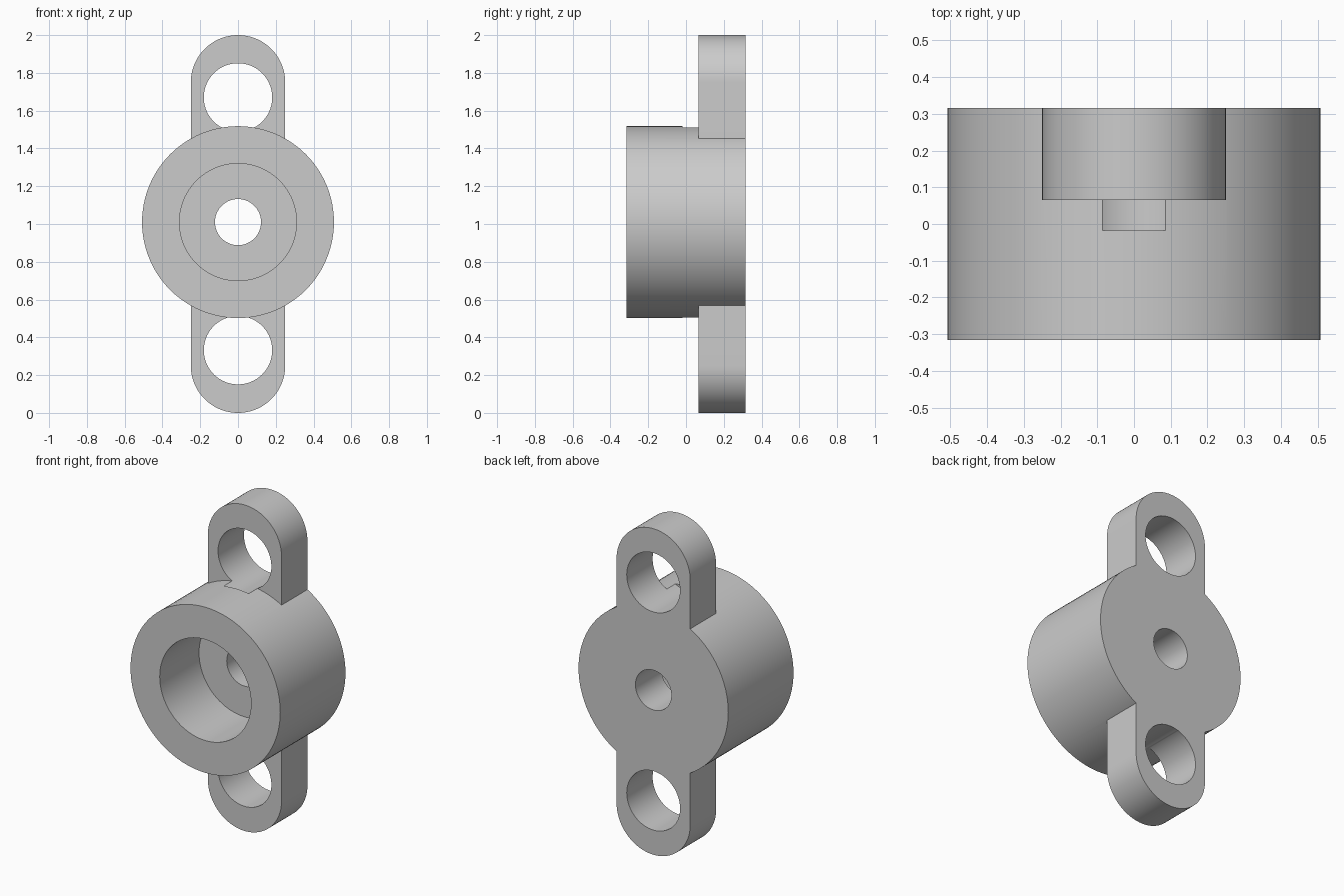
import bpy
import bmesh
from math import pi, sin, cos, radians

FRONT, BACK = -0.316, 0.316
PLATE_FRONT = 0.065
MID = 1.0 + 0.01
SEGMENTS = 96

if "Cube" in bpy.data.objects:
    bpy.data.objects.remove(bpy.data.objects["Cube"])

grey = bpy.data.materials.new("light_grey")
grey.use_nodes = True
colour = (0.6, 0.6, 0.6, 1.0)
grey.diffuse_color = colour
grey.node_tree.nodes["Principled BSDF"].inputs["Base Color"].default_value = colour


def arc(z, radius, start, end, count):
    """Points (x, z) on an arc centred on x = 0."""
    step = (end - start) / count
    return [(radius * cos(start + i * step), z + radius * sin(start + i * step))
            for i in range(count + 1)]


def prism(name, outline, y0, y1):
    """Extrude an outline in the xz plane from y0 to y1."""
    bm = bmesh.new()
    face = bm.faces.new([bm.verts.new((x, y0, z)) for x, z in outline])
    extruded = bmesh.ops.extrude_face_region(bm, geom=[face], use_keep_orig=True)
    moved = [v for v in extruded["geom"] if isinstance(v, bmesh.types.BMVert)]
    bmesh.ops.translate(bm, verts=moved, vec=(0, y1 - y0, 0))
    bmesh.ops.recalc_face_normals(bm, faces=bm.faces)
    mesh = bpy.data.meshes.new(name)
    bm.to_mesh(mesh)
    bm.free()
    mesh.materials.append(grey)
    obj = bpy.data.objects.new(name, mesh)
    bpy.context.collection.objects.link(obj)
    return obj


def disc(name, z, radius, y0, y1):
    return prism(name, arc(z, radius, 0, 2 * pi, SEGMENTS)[:-1], y0, y1)


def combine(target, tool, operation):
    """Apply a boolean and remove its tool object."""
    tool.hide_render = True
    bpy.context.view_layer.objects.active = target
    mod = target.modifiers.new(operation, 'BOOLEAN')
    mod.operation = operation
    mod.solver = 'EXACT'
    mod.object = tool
    bpy.ops.object.modifier_apply(modifier=mod.name)
    bpy.data.objects.remove(tool)


# Round housing joined with the two-eared mounting plate
housing = disc("flanged_housing", MID, 0.508, FRONT, BACK)
ear_radius = 0.25
slot = (arc(2 - ear_radius, ear_radius, 0, pi, SEGMENTS // 2)
        + arc(ear_radius, ear_radius, pi, 2 * pi, SEGMENTS // 2))
combine(housing, prism("mounting_plate", slot, PLATE_FRONT, BACK), 'UNION')

# Stepped bore: wide pocket from the front, narrow hole through the back
combine(housing, disc("pocket_cutter", MID, 0.31, FRONT - 0.1, PLATE_FRONT), 'DIFFERENCE')
combine(housing, disc("shaft_cutter", MID, 0.122, 0, BACK + 0.1), 'DIFFERENCE')

# Ear holes, which also nick the housing wall just ahead of the plate
for z in (1.67, 0.332):
    combine(housing, disc("ear_hole_cutter", z, 0.181, -0.018, BACK + 0.1), 'DIFFERENCE')

# Smooth round walls with sharp rims
bpy.ops.object.select_all(action='DESELECT')
housing.select_set(True)
bpy.context.view_layer.objects.active = housing
bpy.ops.object.shade_smooth_by_angle(angle=radians(30))
